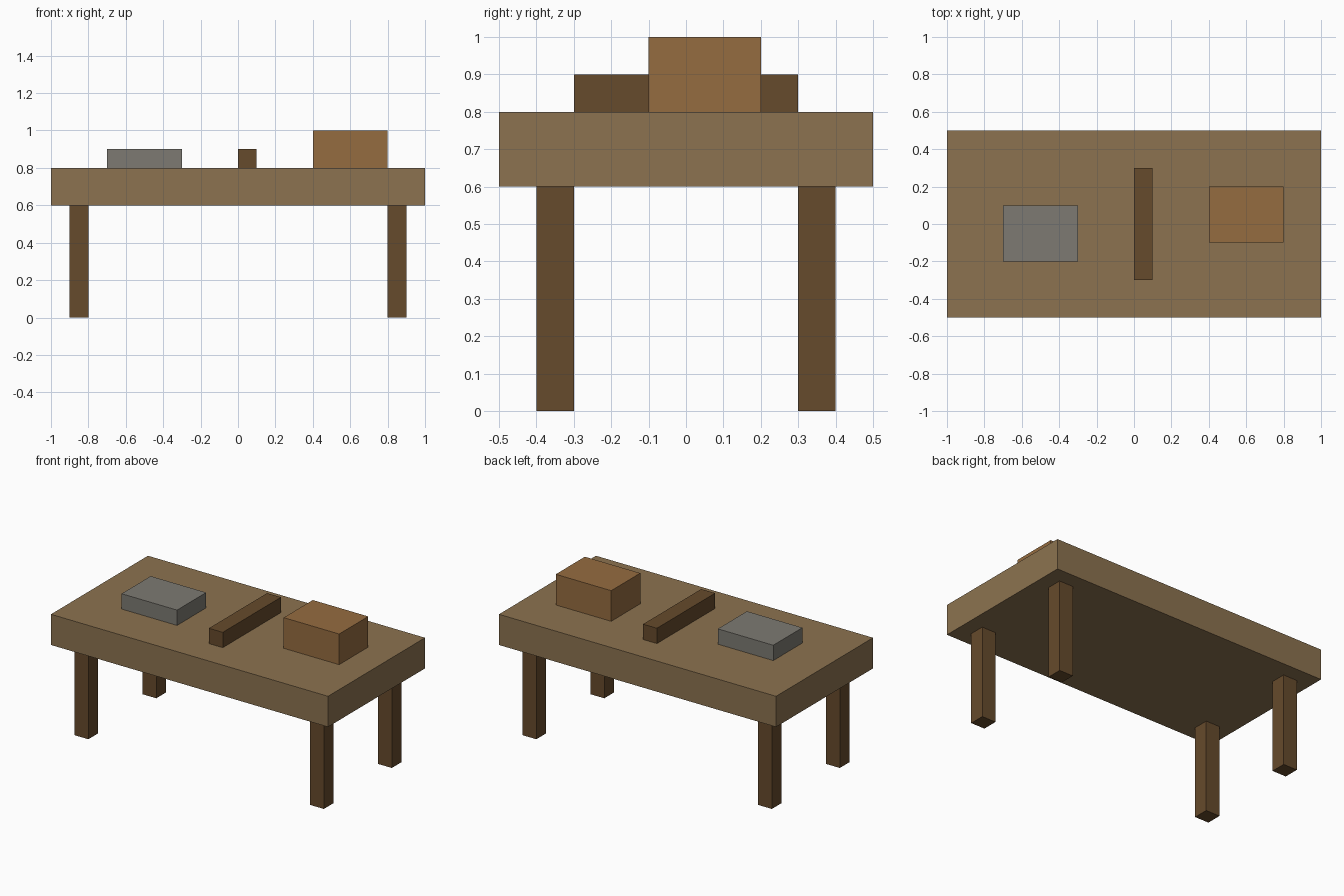
import bpy
import bmesh
from mathutils import Vector

cube = bpy.data.objects.get("Cube")
if cube:
    bpy.data.objects.remove(cube, do_unlink=True)


def make_material(name, rgb):
    mat = bpy.data.materials.new(name)
    mat.use_nodes = True
    colour = (*rgb, 1.0)
    mat.diffuse_color = colour
    mat.node_tree.nodes["Principled BSDF"].inputs["Base Color"].default_value = colour
    return mat


def box(name, low, high, mat):
    """Flat-shaded box between two opposite corners."""
    low, high = Vector(low), Vector(high)
    size = high - low
    bm = bmesh.new()
    bmesh.ops.create_cube(bm, size=1.0)
    bmesh.ops.scale(bm, vec=size, verts=bm.verts)
    mesh = bpy.data.meshes.new(name)
    bm.to_mesh(mesh)
    bm.free()
    mesh.materials.append(mat)
    obj = bpy.data.objects.new(name, mesh)
    obj.location = (low + high) / 2
    bpy.context.collection.objects.link(obj)
    return obj


table_wood = make_material("table wood", (0.262, 0.171, 0.080))
dark_wood = make_material("dark wood", (0.133, 0.069, 0.025))
crate_wood = make_material("orange wood", (0.301, 0.150, 0.051))
grey_stone = make_material("grey stone", (0.205, 0.195, 0.171))

# Thick table top
box("table_top", (-1, -0.5, 0.6), (1, 0.5, 0.8), table_wood)

# Four square legs
for side, x in (("right", -0.85), ("left", 0.85)):
    for end, y in (("front", -0.35), ("back", 0.35)):
        box(f"{end}_{side}_leg", (x - 0.05, y - 0.05, 0),
            (x + 0.05, y + 0.05, 0.6), dark_wood)

# Items lying on the table
box("stone_slab", (-0.7, -0.2, 0.8), (-0.3, 0.1, 0.9), grey_stone)
box("wooden_bar", (0.0, -0.3, 0.8), (0.1, 0.3, 0.9), dark_wood)
box("wooden_box", (0.4, -0.1, 0.8), (0.8, 0.2, 1.0), crate_wood)
